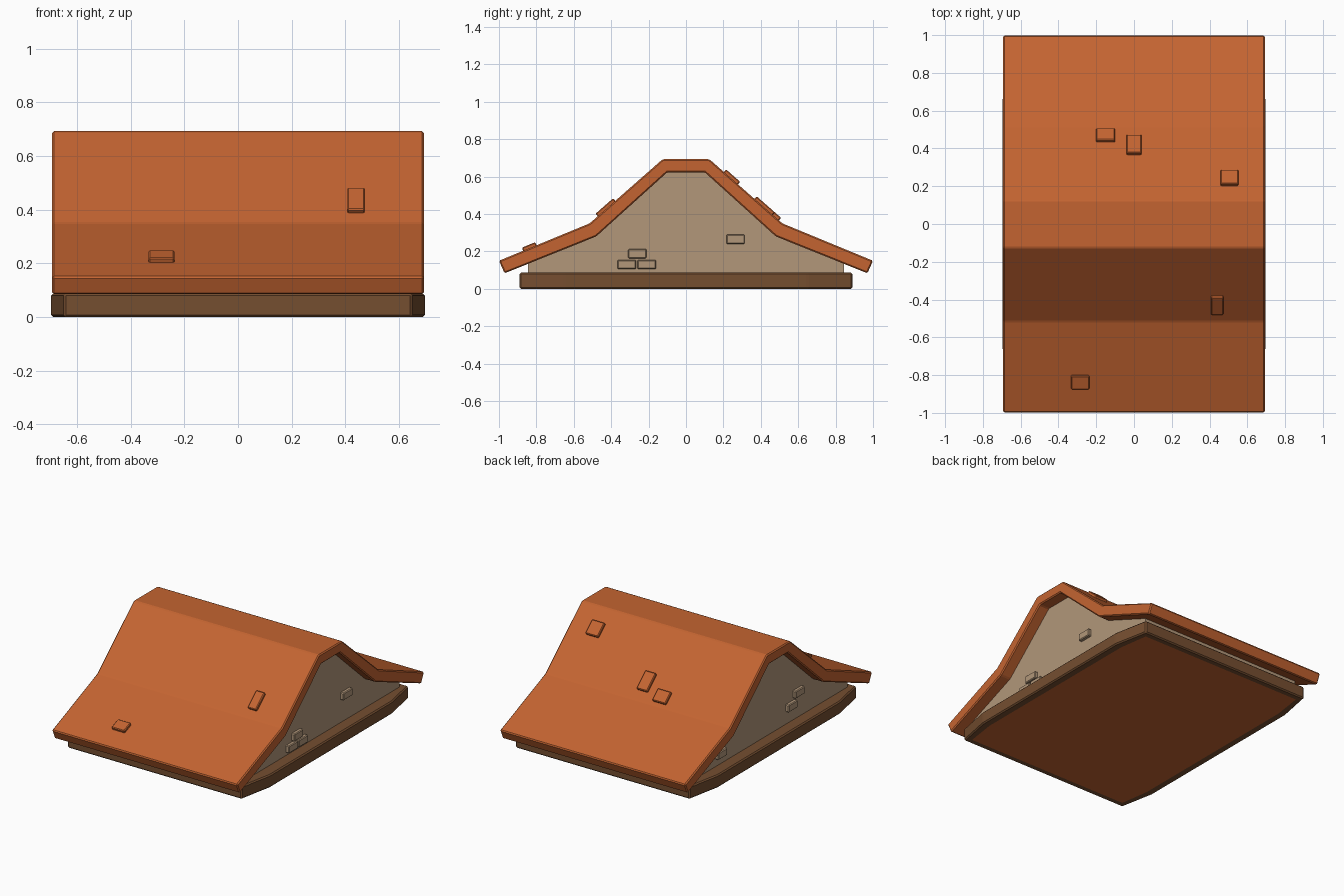
import bpy, bmesh, math
from mathutils import Matrix, Vector

if "Cube" in bpy.data.objects:
    bpy.data.objects.remove(bpy.data.objects["Cube"])


def material(name, hex_rgb):
    srgb = [int(hex_rgb[i:i + 2], 16) / 255 for i in (0, 2, 4)]
    lin = [c / 12.92 if c <= 0.04045 else ((c + 0.055) / 1.055) ** 2.4 for c in srgb]
    m = bpy.data.materials.new(name)
    m.diffuse_color = (*lin, 1)
    m.use_nodes = True
    m.node_tree.nodes["Principled BSDF"].inputs["Base Color"].default_value = m.diffuse_color
    return m


CLAY = material("orange clay", "C46431")
STONE = material("tan stone", "B2977A")
WOOD = material("brown wood", "754E30")


def finish(name, bm, *mats):
    bmesh.ops.recalc_face_normals(bm, faces=bm.faces)
    me = bpy.data.meshes.new(name)
    bm.to_mesh(me)
    bm.free()
    ob = bpy.data.objects.new(name, me)
    bpy.context.collection.objects.link(ob)
    for m in mats:
        me.materials.append(m)
    return ob


def prism(points, direction):
    """Extrude a closed polygon along a direction."""
    bm = bmesh.new()
    face = bm.faces.new([bm.verts.new(p) for p in points])
    new = bmesh.ops.extrude_face_region(bm, geom=[face])["geom"]
    verts = [v for v in new if isinstance(v, bmesh.types.BMVert)]
    bmesh.ops.translate(bm, vec=direction, verts=verts)
    bmesh.ops.recalc_face_normals(bm, faces=bm.faces)
    return bm


def bevel(bm, width):
    bmesh.ops.bevel(bm, geom=bm.edges[:], offset=width, segments=1, affect='EDGES')


def block(name, size, matrix, mat, width=0.005):
    bm = bmesh.new()
    bmesh.ops.create_cube(bm, size=1, matrix=Matrix.Diagonal((*size, 1)))
    bevel(bm, width)
    bm.transform(matrix)
    return finish(name, bm, mat)


def mirror_profile(half):
    """Left half of a (y, z) profile completed by its mirror image."""
    return half + [(-y, z) for y, z in reversed(half)]


# Wooden base slab with tapered corners and a clay-coloured underside panel
quarter = [(0.65, 0.89), (0.697, 0.65)]
right = quarter + [(x, -y) for x, y in reversed(quarter)]
outline = right + [(-x, y) for x, y in reversed(right)]
bm = prism([(x, y, 0) for x, y in outline], (0, 0, 0.087))
bevel(bm, 0.008)
bm.normal_update()
bottom = min((f for f in bm.faces if f.normal.z < -0.9), key=lambda f: -f.calc_area())
bmesh.ops.inset_region(bm, faces=[bottom], thickness=0.042)
bottom.material_index = 1
finish("base_slab", bm, WOOD, CLAY)

# Stone gable body, running under the roof
gable = mirror_profile([(-0.845, 0.08), (-0.845, 0.14), (-0.485, 0.29), (-0.105, 0.635)])
finish("gable_wall", prism([(-0.615, y, z) for y, z in gable], (1.23, 0, 0)), STONE)

# Bent roof shell: outer line, then inner line back
EAVE, VALLEY, RIDGE = (-1.0, 0.15), (-0.515, 0.35), (-0.125, 0.693)
outer = mirror_profile([EAVE, VALLEY, RIDGE])
inner = mirror_profile([(-0.97, 0.083), (-0.48, 0.28), (-0.10, 0.623)])
bm = prism([(-0.693, y, z) for y, z in outer + inner[::-1]], (1.386, 0, 0))
bevel(bm, 0.007)
finish("roof_shell", bm, CLAY)

# Raised roof tiles: x, y, width, length down the slope
tiles = [(-0.15, 0.465, 0.10, 0.085), (0.0, 0.415, 0.08, 0.13), (0.505, 0.24, 0.095, 0.10),
         (0.44, -0.425, 0.065, 0.125), (-0.285, -0.835, 0.097, 0.077)]
for i, (x, y, w, l) in enumerate(tiles):
    a, b = (EAVE, VALLEY) if abs(y) > 0.515 else (VALLEY, RIDGE)
    slope = (b[1] - a[1]) / (b[0] - a[0])
    z = a[1] + (-abs(y) - a[0]) * slope
    tilt = math.atan(slope) * (-1 if y > 0 else 1)
    m = Matrix.Translation((x, y, z)) @ Matrix.Rotation(tilt, 4, 'X')
    block(f"roof_tile_{i + 1}", (w, l, 0.036), m, CLAY)

# Raised stones on both gables: side, y, z
stones = [(1, -0.26, 0.188), (1, -0.317, 0.13), (1, -0.21, 0.13), (1, 0.265, 0.265),
          (-1, -0.31, 0.26), (-1, -0.235, 0.195), (-1, 0.515, 0.16)]
for i, (side, y, z) in enumerate(stones):
    block(f"gable_stone_{i + 1}", (0.04, 0.098, 0.05),
          Matrix.Translation((side * 0.618, y, z)), STONE)
